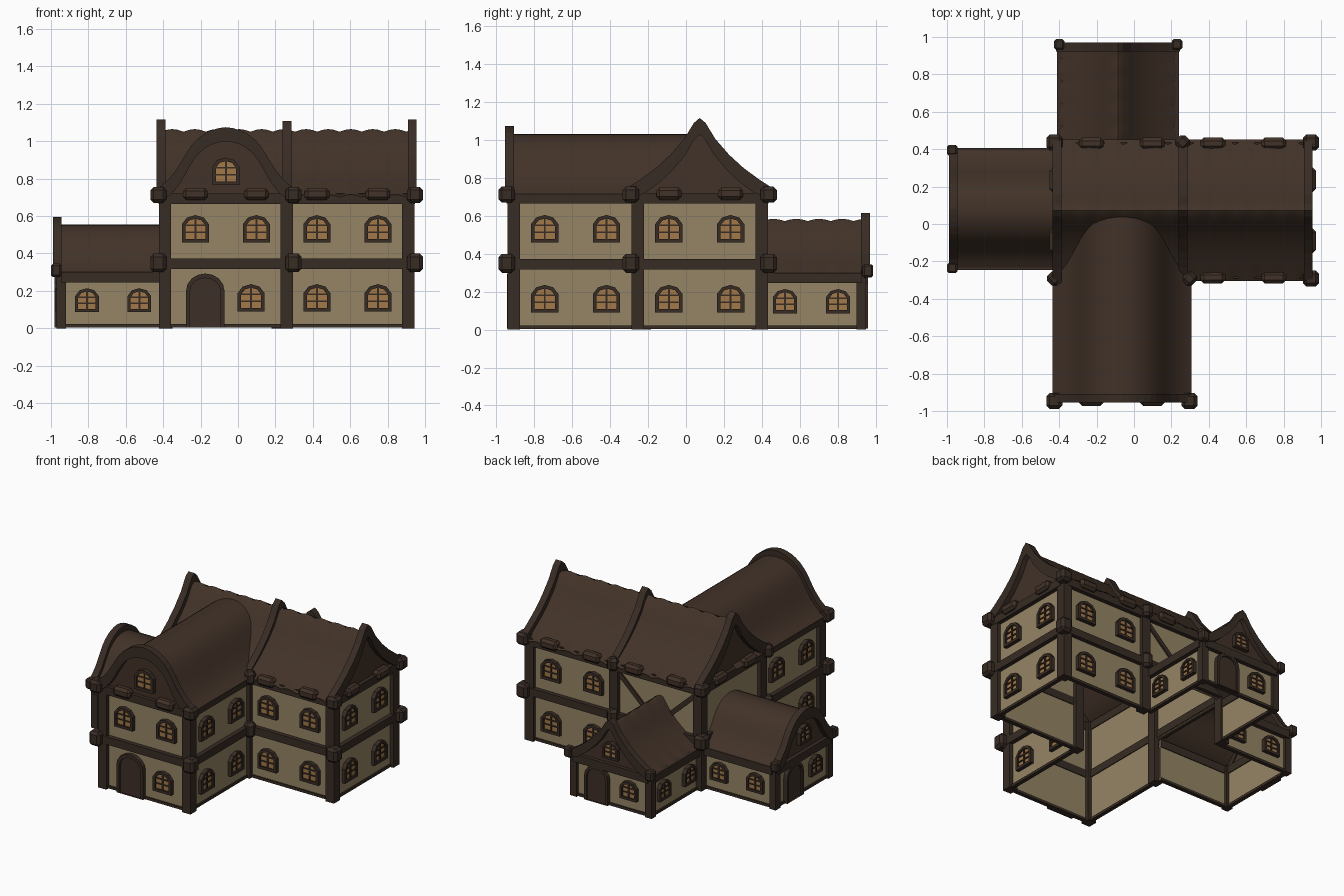
import bpy, bmesh, math
from mathutils import Matrix, Vector

if "Cube" in bpy.data.objects:
    bpy.data.objects.remove(bpy.data.objects["Cube"])

COL = {"roof_brown": (0.054, 0.032, 0.021), "timber_dark": (0.040, 0.025, 0.018),
       "plaster_cream": (0.300, 0.232, 0.128), "window_amber": (0.36, 0.19, 0.065),
       "door_brown": (0.047, 0.029, 0.020)}
MATS = {}
for n, c in COL.items():
    MATS[n] = bpy.data.materials.new(n)
    MATS[n].diffuse_color = (*c, 1)
PARTS = {}


def part(name, mat):
    if name not in PARTS:
        PARTS[name] = (bmesh.new(), mat)
    return PARTS[name][0]


def frame(o, u):
    """Local x runs along the wall, -y points outward, z is up."""
    return Matrix(((u[0], -u[1], 0, o[0]), (u[1], u[0], 0, o[1]), (0, 0, 1, 0), (0, 0, 0, 1)))


def box(name, mat, M, lo, hi, bevel=0):
    bm = part(name, mat)
    lo, hi = Vector(lo), Vector(hi)
    T = M @ Matrix.Translation((lo + hi) / 2) @ Matrix.Diagonal((*(hi - lo), 1))
    vs = bmesh.ops.create_cube(bm, size=1, matrix=T)["verts"]
    if bevel:
        es = list({e for v in vs for e in v.link_edges})
        bmesh.ops.bevel(bm, geom=es, offset=bevel, segments=1, affect='EDGES', profile=0.5)


def ring(name, mat, M, outer, inner, y0, y1, closed=True):
    bm = part(name, mat)
    L = [[bm.verts.new(M @ Vector((x, y, z))) for x, z in pts]
         for pts, y in ((outer, y0), (outer, y1), (inner, y1), (inner, y0))]
    n = len(outer)
    for k in range(4):
        a, b = L[k], L[(k + 1) % 4]
        for i in range(n if closed else n - 1):
            j = (i + 1) % n
            bm.faces.new((a[i], a[j], b[j], b[i]))
    if not closed:
        for i in (0, n - 1):
            bm.faces.new([l[i] for l in L])


def plate(name, mat, M, pts, y):
    bm = part(name, mat)
    bm.faces.new([bm.verts.new(M @ Vector((x, y, z))) for x, z in pts])


WIN = [(-.072, -.073), (.072, -.073), (.072, .025), (.045, .06), (0, .073), (-.045, .06), (-.072, .025)]


def window(M, u, z, s=1.0):
    out = [(u + x * s, z + w * s) for x, w in WIN]
    inn = [(u + x * s * .74, z + w * s * .74) for x, w in WIN]
    ring("window_frames", "timber_dark", M, out, inn, -.032, 0)
    plate("window_panes", "window_amber", M, inn, -.018)
    t = .005
    box("window_bars", "timber_dark", M, (u - t, -.026, z - .055 * s), (u + t, -.018, z + .055 * s))
    for dz in (-.018, .018):
        box("window_bars", "timber_dark", M, (u - .053 * s, -.026, z + dz * s - t * .8),
            (u + .053 * s, -.018, z + dz * s + t * .8))


def door(M, u, s=1.0):
    def arch(r, h):
        return [(u - r, .005), (u + r, .005)] + [(u + r * math.cos(a), h + r * .9 * math.sin(a))
                for a in [math.pi * i / 8 for i in range(9)]]
    ring("door_frames", "timber_dark", M, arch(.103 * s, .2 * s), arch(.082 * s, .195 * s), -.035, 0)
    plate("doors", "door_brown", M, arch(.082 * s, .195 * s), -.02)


def wall(p, q, top=.72, z0=0, wins=True, doors=False):
    d = Vector(q) - Vector(p)
    h = d.length / 2
    M = frame((Vector(p) + Vector(q)) / 2, d.normalized())
    box("plaster_walls", "plaster_cream", M, (-h, -.006, z0 + .005), (h, .006, top))
    bands = [(top - .055, top, .036)]
    if z0 == 0:
        bands.append((.004, .022, .016))
    if top > .5:
        bands.append((.318, .372, .036))
    for a, b, o in bands:
        box("wall_beams", "timber_dark", M, (-h, -o, a), (h, .012, b))
    if not wins:
        return M
    s = 1 if top > .5 else .88
    off = .163 if top > .5 else .14
    zc = .163 if top > .5 else .15
    if doors:
        door(M, -.11, 1 if top > .5 else .88)
        window(M, .135, zc, s)
    else:
        for k in (-1, 1):
            window(M, k * off, zc, s)
    if top > .5:
        for k in (-1, 1):
            window(M, k * off, .532, s)
    return M


def bumps(M):
    # shingle humps at the eaves
    for k in (-1, 1):
        box("eave_humps", "roof_brown", M, (k * .163 - .066, -.062, .685), (k * .163 + .066, .0, .75), .017)


# wall corners: main house, front wing, left wing, back wing
X0, X1, X2, Y0, Y1, Y2 = -.39, .26, .91, -.91, -.255, .40
bumps(wall((X0, Y0), (X1, Y0), doors=True))
wall((X1, Y0), (X1, Y1))
bumps(wall((X1, Y1), (X2, Y1)))
bumps(wall((X2, Y1), (X2, Y2)))
bumps(wall((X2, Y2), (X1, Y2)))
MB = wall((X1, Y2), (X0, Y2), z0=.31, wins=False)
bumps(MB)
bumps(wall((X0, Y2), (X0, Y1), z0=.31, wins=False))
wall((X0, Y1), (X0, Y0))
LX, LA, LB = -.945, -.21, .37
wall((LX, LA), (X0, LA), .30)
wall((LX, LB), (LX, LA), .30, doors=True)
wall((X0, LB), (LX, LB), .30)
BY, BA, BB = .925, -.375, .205
wall((BB, Y2), (BB, BY), .30)
wall((BB, BY), (BA, BY), .30, doors=True)
wall((BA, BY), (BA, Y2), .30)

# diagonal braces on the upper back wall
for k in (-1, 1):
    R = MB @ Matrix.Translation((k * .17, 0, .53)) @ Matrix.Rotation(-k * .75, 4, 'Y')
    box("wall_braces", "timber_dark", R, (-.17, -.016, -.016), (.17, 0, .016))

# posts with knobs; last two numbers give the outward direction
I = Matrix.Identity(4)
for x, y, sx, sy in ((X0, Y0, -1, -1), (X1, Y0, 1, -1), (X1, Y1, 1, -1), (X2, Y1, 1, -1), (X2, Y2, 1, 1),
                     (X1, Y2, 0, 1), (X0, Y2, -1, 1), (X0, Y1, -1, -1)):
    box("corner_posts", "timber_dark", I, (x - .033, y - .033, 0), (x + .033, y + .033, .72))
    inner = (x, y) in ((X1, Y1), (X1, Y2), (X0, Y1))
    for z, h in ((.35, .05), (.713, .043)):
        T = Matrix.Translation((x + sx * .036, y + sy * .036, z)) @ Matrix.Rotation(math.pi / 4 * inner, 4, 'Z')
        r = .036 if inner else .043
        box("post_knobs", "timber_dark", T, (-r, -r, -h), (r, r, h), .018)
for x, y, sx, sy in ((LX, LA, -1, -1), (LX, LB, -1, 1), (BB, BY, 1, 1), (BA, BY, -1, 1)):
    box("corner_posts", "timber_dark", I, (x - .025, y - .025, 0), (x + .025, y + .025, .3))
    T = Matrix.Translation((x + sx * .025, y + sy * .035, .31))
    if x == LX:
        T = Matrix.Translation((x - .027, y + sy * .025, .31))
    box("post_knobs", "timber_dark", T, (-.028, -.028, -.035), (.028, .028, .035), .01)

# roof profiles: distance from ridge, height, both as fractions
CONCAVE = [(0, 1), (.08, .93), (.21, .70), (.40, .47), (.59, .29), (.80, .13), (1, 0)]
BELL = [(0, 1), (.1, .99), (.2, .96), (.3, .905), (.4, .82), (.48, .72), (.56, .58), (.63, .44), (.70, .31),
        (.80, .17), (.9, .07), (1, 0)]


def full(prof, half, base, h):
    r = [(t * half, base + f * h) for t, f in prof]
    return [(-d, z) for d, z in r[:0:-1]] + r


def roof(name, pts, c, axis, a0, a1, wave=0):
    bm = part(name, "roof_brown")
    n = round(abs(a1 - a0) / .03) if wave else 1
    rows = []
    for i in range(n + 1):
        t = a0 + (a1 - a0) * i / n
        row = []
        for k, (d, z) in enumerate(pts):
            if k in (0, len(pts) // 2, len(pts) - 1):
                z += wave * (abs(math.sin(i * math.pi / 4)) - 1)
            row.append(bm.verts.new((t, c + d, z) if axis == 'x' else (c + d, t, z)))
        rows.append(row)
    for a, b in zip(rows, rows[1:]):
        for k in range(len(pts) - 1):
            f = bm.faces.new((a[k], a[k + 1], b[k + 1], b[k]))
            f.normal_update()
            if f.normal.z < 0:
                f.normal_flip()


def barge(M, pts, y0, y1, up):
    half, base = pts[-1][0], pts[-1][1]
    out = [(d * 1.03, z + up * (1 - .45 * abs(d) / half)) for d, z in pts]
    inn = [(d * .93, max(z - .035, base - .02)) for d, z in pts]
    ring("barge_boards", "timber_dark", M, out, inn, y0, y1, False)


def gable(o, u, pts, up=.045, win=None, s=1):
    M = frame(o, u)
    plate("gable_faces", "roof_brown", M, pts, -.008)
    barge(M, pts, -.045, .002, up)
    if win:
        window(M @ Matrix.Translation((0, -.008, 0)), 0, win, s)


CX, CY = (X0 + X1) / 2, (Y1 + Y2) / 2
main = full(CONCAVE, .378, .715, .35)
front = full(BELL, .372, .715, .318)
left = full(BELL, .322, .295, .26)
back = full(CONCAVE, .322, .295, .29)
roof("main_roof", main, CY, 'x', X0 - .02, X2 + .02, .014)
roof("front_wing_roof", front, CX, 'y', Y0 - .02, .06)
roof("left_wing_roof", left, (LA + LB) / 2, 'x', LX - .02, X0)
roof("back_wing_roof", back, (BA + BB) / 2, 'y', Y2, BY + .02, .012)
gable((X2, CY), (0, 1), main, .052)
gable((X0, CY), (0, -1), main, .052)
gable((CX, Y0), (1, 0), front, .042, .84)
gable((LX, (LA + LB) / 2), (0, -1), left, .04, .42, .85)
gable(((BA + BB) / 2, BY), (-1, 0), back, .03, .395, .8)
# rib across the main roof between the two bays
rib_out = [(d, z + .04 * (1 - abs(d) / .378) + .004) for d, z in main]
ring("roof_rib", "timber_dark", frame((X1 + .003, CY), (0, 1)), rib_out, [(d, z - .01) for d, z in main],
     -.024, .024, False)

# write the meshes out
for name, (bm, mat) in PARTS.items():
    if not name.endswith("_roof"):
        bmesh.ops.recalc_face_normals(bm, faces=bm.faces)
    me = bpy.data.meshes.new(name)
    bm.to_mesh(me)
    bm.free()
    me.materials.append(MATS[mat])
    ob = bpy.data.objects.new(name, me)
    bpy.context.collection.objects.link(ob)
    if name.endswith("_roof"):
        bpy.ops.object.select_all(action='DESELECT')
        ob.select_set(True)
        bpy.context.view_layer.objects.active = ob
        bpy.ops.object.shade_smooth_by_angle(angle=math.radians(35))
# gable plates and panes are single sheets: give them outward normals by a tiny backing
for name in ("gable_faces", "window_panes", "doors"):
    m = bpy.data.objects[name].modifiers.new("thickness", 'SOLIDIFY')
    m.thickness, m.offset = .004, 0

for m in bpy.data.materials:
    if m.users and not m.is_grease_pencil:
        m.use_nodes = True
        m.node_tree.nodes["Principled BSDF"].inputs["Base Color"].default_value = m.diffuse_color
